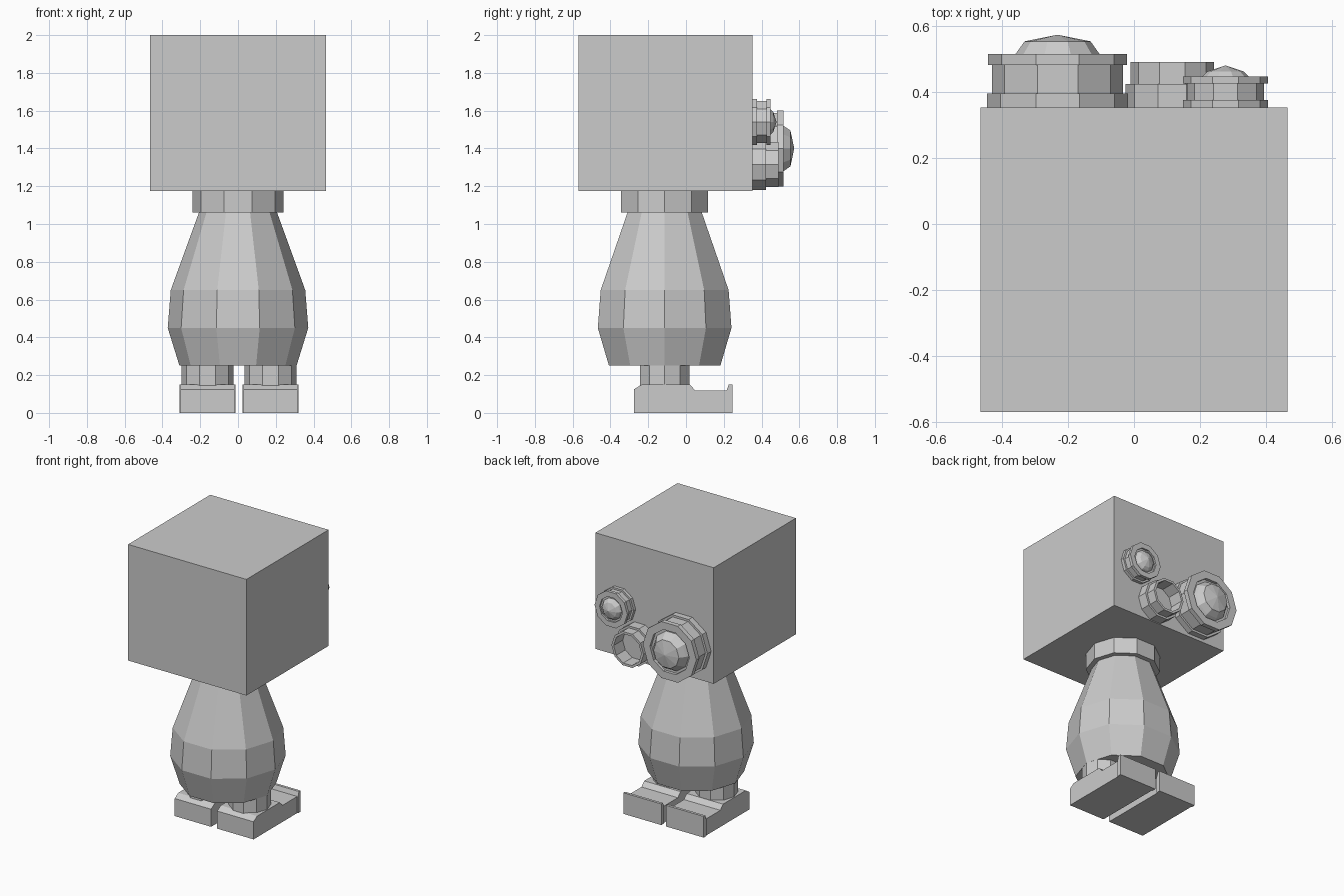
import bpy, bmesh, math

if "Cube" in bpy.data.objects:
    bpy.data.objects.remove(bpy.data.objects["Cube"])

GREY = (0.6, 0.6, 0.6, 1)
grey = bpy.data.materials.new("plain_grey")
grey.use_nodes = True
grey.diffuse_color = GREY
grey.node_tree.nodes["Principled BSDF"].inputs["Base Color"].default_value = GREY

SIDES = 10


def finish(name, bm):
    bmesh.ops.recalc_face_normals(bm, faces=bm.faces)
    mesh = bpy.data.meshes.new(name)
    bm.to_mesh(mesh)
    bm.free()
    mesh.materials.append(grey)
    obj = bpy.data.objects.new(name, mesh)
    bpy.context.collection.objects.link(obj)
    return obj


def lathe(name, profile, place):
    """Turn (radius, height) pairs; place maps (a, b, height) to a point."""
    bm = bmesh.new()
    rings = []
    for r, h in profile:
        if r == 0:
            rings.append([bm.verts.new(place(0, 0, h))] * SIDES)
            continue
        turns = [2 * math.pi * i / SIDES for i in range(SIDES)]
        rings.append([bm.verts.new(place(r * math.cos(t), r * math.sin(t), h)) for t in turns])
    for low, high in zip(rings, rings[1:]):
        for i in range(SIDES):
            j = (i + 1) % SIDES
            corners = [low[i], low[j], high[j], high[i]]
            bm.faces.new(list(dict.fromkeys(corners)))
    for (r, _), ring in ((profile[0], rings[0]), (profile[-1], rings[-1])):
        if r:
            bm.faces.new(ring)
    return finish(name, bm)


def upright(name, x, y, profile):
    return lathe(name, profile, lambda a, b, h: (x + a, y + b, h))


def facing(name, x, z, profile):
    return lathe(name, profile, lambda a, b, h: (x + a, h, z + b))


def extrude_x(name, x, width, outline):
    """Extrude a (y, z) side outline across the given width."""
    bm = bmesh.new()
    face = bm.faces.new([bm.verts.new((x - width / 2, y, z)) for y, z in outline])
    ext = bmesh.ops.extrude_face_region(bm, geom=[face])["geom"]
    bmesh.ops.translate(bm, vec=(width, 0, 0),
                        verts=[v for v in ext if isinstance(v, bmesh.types.BMVert)])
    return finish(name, bm)


# Head, neck and body
extrude_x("head", 0, 0.93, [(-0.57, 1.175), (0.353, 1.175), (0.353, 2), (-0.57, 2)])
CY = -0.113
upright("neck_ring", 0, CY, [(0.242, 1.06), (0.242, 1.176)])
upright("body", 0, CY, [(0.31, 0.25), (0.372, 0.45), (0.356, 0.65), (0.207, 1.06), (0.19, 1.12)])

# Legs and feet
for side, x in (("right", -0.162), ("left", 0.172)):
    upright(side + "_leg", x, CY, [(0.137, 0.14), (0.137, 0.26)])
    extrude_x(side + "_foot", x, 0.286, [
        (-0.275, 0), (0.225, 0), (0.225, 0.118), (0.05, 0.118),
        (0.02, 0.15), (-0.235, 0.15), (-0.275, 0.125)])
    extrude_x(side + "_toe_plate", x, 0.298, [
        (0.215, 0), (0.245, 0), (0.245, 0.15), (0.226, 0.15), (0.215, 0.118)])

# Eyepieces on the face
facing("large_eyepiece", -0.2315, 1.4, [
    (0.2135, 0.35), (0.2135, 0.395), (0.198, 0.395), (0.198, 0.482),
    (0.2105, 0.482), (0.2105, 0.515), (0.155, 0.515), (0.155, 0.495),
    (0.138, 0.495), (0.127, 0.515), (0.1, 0.553), (0, 0.573)])
facing("small_eyepiece", 0.277, 1.54, [
    (0.129, 0.35), (0.129, 0.376), (0.116, 0.376), (0.116, 0.425),
    (0.129, 0.425), (0.129, 0.447), (0.09, 0.447), (0.09, 0.435),
    (0.077, 0.435), (0.07, 0.447), (0.055, 0.462), (0, 0.48)])
facing("open_ring", 0.116, 1.315, [
    (0.141, 0.35), (0.141, 0.424), (0.126, 0.424), (0.126, 0.491),
    (0.109, 0.491), (0.109, 0.39)])
